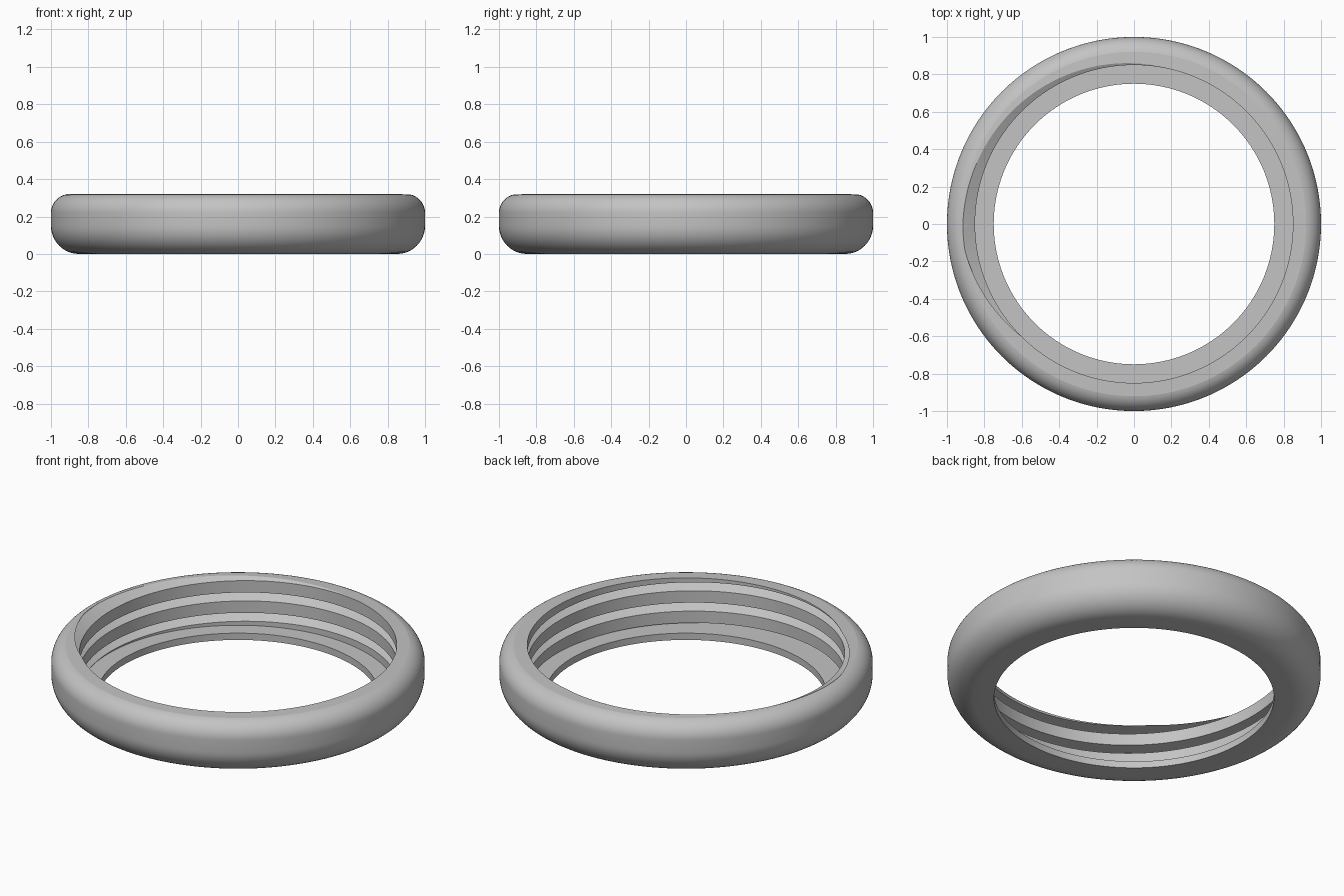
import bpy, bmesh
from math import pi, sin, cos, radians

cube = bpy.data.objects.get("Cube")
if cube:
    bpy.data.objects.remove(cube, do_unlink=True)

SEGMENTS = 192
TOP, LIP = 0.32, 0.04
PITCH, CREST = 0.12, 0.85
# Groove section: height above the crest edge, radius
GROOVE = [(0, CREST), (0.035, 0.915), (0.038, 0.915), (0.05, CREST)]

grey = bpy.data.materials.new("light_grey")
grey.use_nodes = True
grey.diffuse_color = (0.55, 0.55, 0.55, 1)
grey.node_tree.nodes["Principled BSDF"].inputs["Base Color"].default_value = grey.diffuse_color


def sweep(bm, section):
    """Sweep a (radius, height) section, which may vary with angle, once around z."""
    columns = []
    for i in range(SEGMENTS + 1):
        a = 2 * pi * i / SEGMENTS
        columns.append([bm.verts.new((r * cos(a), r * sin(a), z)) for r, z in section(a)])
    for a, b in zip(columns, columns[1:]):
        for j in range(len(a) - 1):
            bm.faces.new((a[j], a[j + 1], b[j + 1], b[j]))
    bmesh.ops.remove_doubles(bm, verts=bm.verts, dist=1e-5)


def finish(bm, name):
    mesh = bpy.data.meshes.new(name)
    bm.to_mesh(mesh)
    bm.free()
    mesh.materials.append(grey)
    obj = bpy.data.objects.new(name, mesh)
    bpy.context.collection.objects.link(obj)
    bpy.ops.object.select_all(action="DESELECT")
    obj.select_set(True)
    bpy.context.view_layer.objects.active = obj
    bpy.ops.object.shade_smooth_by_angle(angle=radians(30))


def arc(cx, cz, radius, start, end, steps=12):
    angles = [radians(start + (end - start) * i / steps) for i in range(steps + 1)]
    return [(cx + radius * cos(a), cz + radius * sin(a)) for a in angles]


def crest_edge(a):
    """Height of the top edge of the thread crest, falling with angle."""
    return 0.325 - PITCH * (a - pi / 3) / (2 * pi)


def thread_section(a):
    return [(r, crest_edge(a) + k * PITCH + h) for k in range(-4, 4) for h, r in GROOVE]


def rim_section(a):
    """Flat rim from the thread's cut edge to the rounded outside."""
    t = (TOP - crest_edge(a)) % PITCH
    inner = CREST
    for (h0, r0), (h1, r1) in zip(GROOVE, GROOVE[1:]):
        if h0 <= t <= h1:
            inner = r0 + (r1 - r0) * (t - h0) / (h1 - h0)
    return [(inner, TOP), shell[0]]


# Rounded outer shell with the flat bottom lip
shell = arc(0.9, 0.22, 0.1, 78, 0) + arc(0.85, 0.15, 0.15, 0, -90)
shell += [(0.75, 0), (0.75, LIP), (0.92, LIP)]
bm = bmesh.new()
sweep(bm, lambda a: shell)
finish(bm, "outer_shell")

# Inner screw thread, trimmed between lip and rim
bm = bmesh.new()
sweep(bm, thread_section)
for height, above in ((TOP, True), (LIP, False)):
    bmesh.ops.bisect_plane(bm, geom=bm.verts[:] + bm.edges[:] + bm.faces[:],
                           plane_co=(0, 0, height), plane_no=(0, 0, 1),
                           clear_outer=above, clear_inner=not above)
finish(bm, "inner_thread")

# Top rim
bm = bmesh.new()
sweep(bm, rim_section)
finish(bm, "top_rim")
